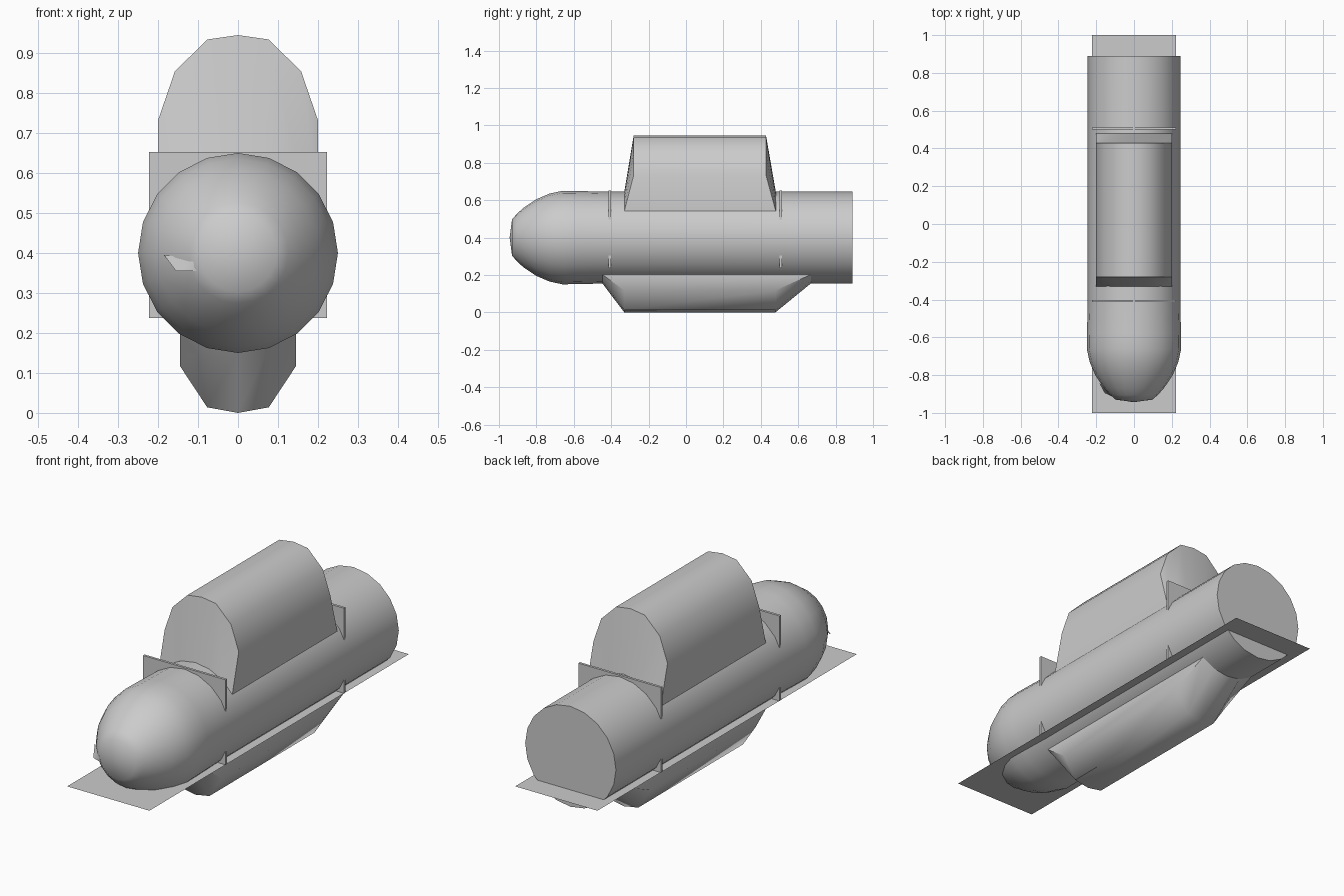
import bpy, math
from math import sin, cos, pi, sqrt

if "Cube" in bpy.data.objects:
    bpy.data.objects.remove(bpy.data.objects["Cube"])

HULL_Z = 0.40   # height of the hull axis
SIDES = 20


def make(name, verts, faces, smooth=None):
    me = bpy.data.meshes.new(name)
    me.from_pydata(verts, [], faces)
    ob = bpy.data.objects.new(name, me)
    bpy.context.collection.objects.link(ob)
    bpy.ops.object.select_all(action='DESELECT')
    ob.select_set(True)
    bpy.context.view_layer.objects.active = ob
    bpy.ops.object.mode_set(mode='EDIT')
    bpy.ops.mesh.select_all(action='SELECT')
    bpy.ops.mesh.normals_make_consistent(inside=False)
    bpy.ops.object.mode_set(mode='OBJECT')
    if smooth:
        bpy.ops.object.shade_smooth_by_angle(angle=math.radians(smooth))
    return ob


def fairing(name, half, y_far, y_near, side):
    """Arched housing: far arc away from the hull, near edge lying on the hull."""
    prof = [(-x, z) for x, z in reversed(half[1:])] + half
    n = len(prof)
    verts = []
    for end in (0, 1):
        verts += [(x, y_far[end], z) for x, z in prof]
        verts += [(x, y_near[end], HULL_Z + side * sqrt(0.245**2 - x * x)) for x, z in prof]
    far0, near0, far1, near1 = 0, n, 2 * n, 3 * n
    faces = []
    for i in range(n - 1):
        for a, b in ((far0, far1), (far0, near0), (far1, near1), (near0, near1)):
            faces.append((a + i, a + i + 1, b + i + 1, b + i))
    for i in (0, n - 1):
        faces.append((far0 + i, far1 + i, near1 + i, near0 + i))
    return make(name, verts, faces, 40)


# Hull: rounded nose, straight body, flat stern
profile = [(-0.93, 0.097), (-0.905, 0.126), (-0.87, 0.158), (-0.80, 0.205),
           (-0.73, 0.235), (-0.66, 0.25), (-0.58, 0.249), (-0.42, 0.245), (0.89, 0.245)]
verts = [(r * sin(2 * pi * k / SIDES), y, HULL_Z + r * cos(2 * pi * k / SIDES))
         for y, r in profile for k in range(SIDES)]
faces = [(j * SIDES + k, j * SIDES + (k + 1) % SIDES,
          (j + 1) * SIDES + (k + 1) % SIDES, (j + 1) * SIDES + k)
         for j in range(len(profile) - 1) for k in range(SIDES)]
faces.append(tuple(range((len(profile) - 1) * SIDES, len(profile) * SIDES)))
tip = len(verts)
verts.append((0, -0.943, HULL_Z))
faces += [(k, (k + 1) % SIDES, tip) for k in range(SIDES)]
make("hull", verts, faces, 35)

# Small creased flap on the nose
make("nose_flap", [(-0.01, -0.943, 0.395), (-0.105, -0.915, 0.355), (-0.155, -0.895, 0.355),
                   (-0.185, -0.84, 0.395), (-0.10, -0.92, 0.385)],
     [(0, 1, 4), (1, 2, 4), (2, 3, 4)], 40)

# Upper tower and lower keel housing
fairing("tower", [(0, 0.945), (0.077, 0.934), (0.158, 0.854), (0.2, 0.732)],
        (-0.28, 0.428), (-0.33, 0.48), 1)
fairing("keel", [(0, 0.0), (0.077, 0.014), (0.145, 0.117)],
        (-0.33, 0.478), (-0.447, 0.668), -1)

# Deck sheet, thin as paper
make("deck", [(-0.222, -1, 0.237), (0.222, -1, 0.237), (0.222, 1, 0.237), (-0.222, 1, 0.237)],
     [(0, 1, 2, 3)])

# Two upright frames through the hull
for name, y in (("front_frame", -0.408), ("rear_frame", 0.506)):
    bpy.ops.mesh.primitive_cube_add(size=1, location=(0, y, 0.4445))
    ob = bpy.context.object
    ob.name = name
    ob.scale = (0.446, 0.012, 0.415)
    bpy.ops.object.transform_apply(location=False, rotation=False, scale=True)
